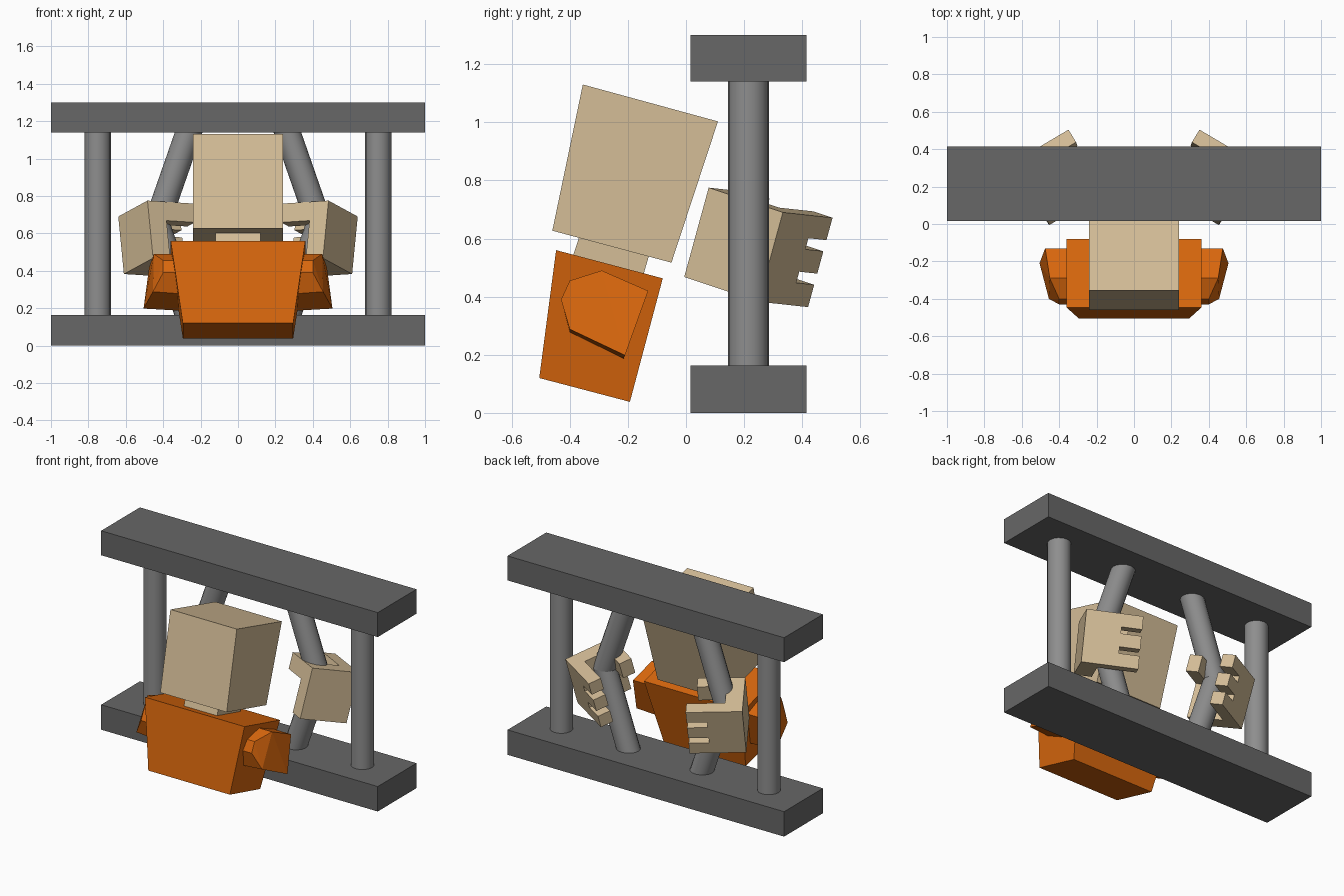
import bpy, bmesh, math
from mathutils import Vector

if "Cube" in bpy.data.objects:
    bpy.data.objects.remove(bpy.data.objects["Cube"])


def material(name, rgb):
    m = bpy.data.materials.new(name)
    m.diffuse_color = (*rgb, 1)
    m.use_nodes = True
    m.node_tree.nodes["Principled BSDF"].inputs["Base Color"].default_value = m.diffuse_color
    return m


TAN = material("tan", (0.66, 0.51, 0.31))
ORANGE = material("orange", (0.69, 0.135, 0.004))
DARK = material("dark grey", (0.135, 0.135, 0.135))
STEEL = material("steel grey", (0.27, 0.27, 0.27))


def finish(name, bm, mat):
    bmesh.ops.recalc_face_normals(bm, faces=bm.faces)
    me = bpy.data.meshes.new(name)
    bm.to_mesh(me)
    bm.free()
    me.materials.append(mat)
    ob = bpy.data.objects.new(name, me)
    bpy.context.collection.objects.link(ob)
    return ob


def solids(name, groups, mat, side=1):
    """One object made of convex blocks, each given by its corner points."""
    whole = bmesh.new()
    for pts in groups:
        bm = bmesh.new()
        for p in pts:
            bm.verts.new((p[0] * side, p[1], p[2]))
        r = bmesh.ops.convex_hull(bm, input=bm.verts)
        loose = [v for v in bm.verts if not v.link_faces]
        bmesh.ops.delete(bm, geom=loose, context='VERTS')
        bmesh.ops.dissolve_limit(bm, angle_limit=math.radians(2),
                                 verts=bm.verts, edges=bm.edges)
        tmp = bpy.data.meshes.new("tmp")
        bm.to_mesh(tmp)
        bm.free()
        whole.from_mesh(tmp)
        bpy.data.meshes.remove(tmp)
    return finish(name, whole, mat)


def across(profile):
    """Side profile points (y, z, half width) spread to both sides."""
    return [(s * w, y, z) for y, z, w in profile for s in (1, -1)]


def bar(name, path, r=0.07, n=16):
    """Round bar through (x, z) points, with mitred bends."""
    bm = bmesh.new()
    slope = (path[1][0] - path[0][0]) / (path[1][1] - path[0][1])
    rx = r * math.sqrt(1 + slope * slope)
    rings = [[bm.verts.new((x + rx * math.cos(2 * math.pi * i / n),
                            0.215 + r * math.sin(2 * math.pi * i / n), z))
              for i in range(n)] for x, z in path]
    for a, b in zip(rings, rings[1:]):
        for i in range(n):
            j = (i + 1) % n
            bm.faces.new((a[i], a[j], b[j], b[i])).smooth = True
    bm.faces.new(rings[0][::-1])
    bm.faces.new(rings[-1])
    for e in bm.edges:
        if len(e.link_faces) == 2 and abs(e.verts[0].co.z - e.verts[1].co.z) < 1e-5:
            e.smooth = False
    return finish(name, bm, STEEL)


# Window frame beams
for name, z0, z1 in (("bottom_beam", 0, 0.163), ("top_beam", 1.14, 1.30)):
    solids(name, [[(x, y, z) for x in (-1, 1) for y in (0.015, 0.415)
                   for z in (z0, z1)]], DARK)

# Straight outer bars and bent inner bars
for s, side in ((1, "right"), (-1, "left")):
    bar(side + "_straight_bar", [(s * 0.75, 0.14), (s * 0.75, 1.16)])
    bar(side + "_bent_bar", [(s * 0.255, 0.13), (s * 0.435, 0.65), (s * 0.257, 1.16)])

# Head, neck and torso, all leaning back
solids("head", [across([(-0.355, 1.13, 0.24), (0.11, 1.003, 0.24),
                        (-0.05, 0.517, 0.24), (-0.46, 0.627, 0.24)])], TAN)
solids("neck", [across([(-0.35, 0.66, 0.12), (-0.11, 0.60, 0.12),
                        (-0.16, 0.43, 0.12), (-0.405, 0.49, 0.12)])], TAN)
solids("torso", [across([(-0.447, 0.56, 0.36), (-0.08, 0.463, 0.36),
                         (-0.193, 0.038, 0.295), (-0.505, 0.12, 0.295)])], ORANGE)

# Faceted sleeves on the torso sides
sleeve = [(0.45, -0.29, 0.49), (0.505, -0.21, 0.198), (0.475, -0.13, 0.42),
          (0.455, -0.40, 0.288), (0.40, -0.43, 0.39), (0.40, -0.40, 0.455),
          (0.28, -0.29, 0.49), (0.28, -0.215, 0.185), (0.28, -0.13, 0.42),
          (0.28, -0.40, 0.275), (0.28, -0.43, 0.39), (0.28, -0.40, 0.455)]

# Gripping hands: local axes run from thumb to fingers, along fingers, and down
corner = Vector((0.484, 0.078, 0.775))
u = Vector((0.156, 0.255, -0.085)).normalized()
v = Vector((-0.287, 0.175, -0.02))
v = (v - u * v.dot(u)).normalized()
w = -u.cross(v)
if w.z > 0:
    w = -w


def block(us, vs, ws):
    return [corner + u * a + v * b + w * c for a in us for b in vs for c in ws]


hand = [block((0, 0.311), (0, 0.107), (0, 0.32)),            # palm
        block((0.23, 0.311), (0.107, 0.215), (0, 0.32)),     # knuckles
        block((0, 0.08), (0.107, 0.283), (0, 0.105))]        # thumb
for i in range(3):                                           # fingers
    hand.append(block((0.23, 0.311), (0.215, 0.337), (0.12 * i, 0.12 * i + 0.08)))

for s, side in ((1, "right"), (-1, "left")):
    solids(side + "_sleeve", [sleeve], ORANGE, s)
    solids(side + "_hand", hand, TAN, s)
